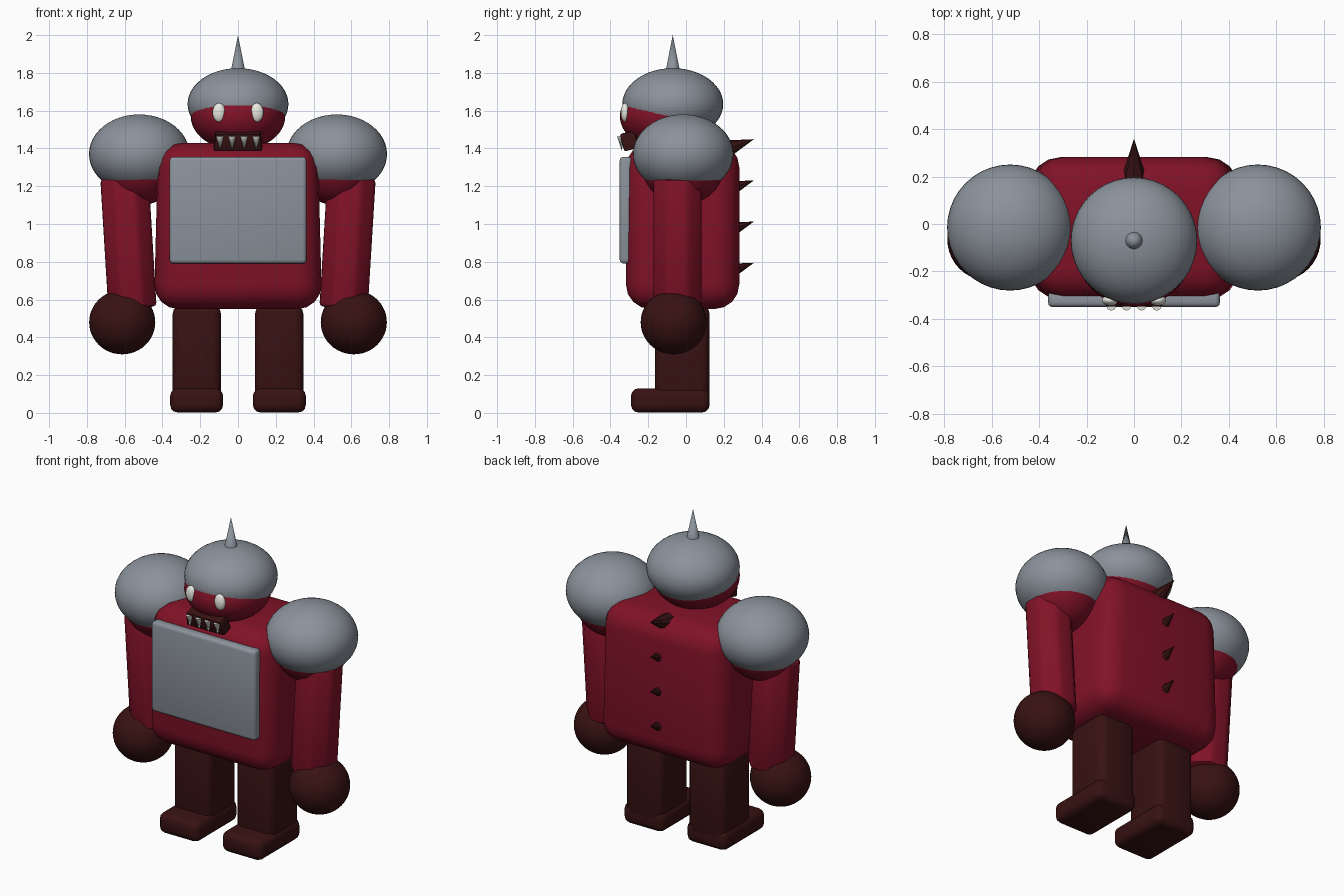
import bpy
import math
from mathutils import Vector

if "Cube" in bpy.data.objects:
    bpy.data.objects.remove(bpy.data.objects["Cube"], do_unlink=True)


def material(name, rgb):
    mat = bpy.data.materials.new(name)
    mat.use_nodes = True
    mat.diffuse_color = (*rgb, 1)
    mat.node_tree.nodes["Principled BSDF"].inputs["Base Color"].default_value = (*rgb, 1)
    return mat


red = material("deep red", (0.22, 0.006, 0.02))
grey = material("steel grey", (0.26, 0.29, 0.33))
dark = material("dark maroon", (0.04, 0.006, 0.006))
white = material("bone white", (0.8, 0.8, 0.75))


def finish(name, mat, angle=40):
    obj = bpy.context.object
    obj.name = name
    obj.data.materials.append(mat)
    bpy.ops.object.shade_smooth_by_angle(angle=math.radians(angle))
    return obj


def ellipsoid(name, mat, loc, radii):
    bpy.ops.mesh.primitive_uv_sphere_add(segments=40, ring_count=24, location=loc)
    bpy.context.object.scale = radii
    bpy.ops.object.transform_apply(location=False, rotation=False)
    return finish(name, mat)


def box(name, mat, loc, size, bevel, segments=3, taper=1, rot=(0, 0, 0)):
    bpy.ops.mesh.primitive_cube_add(size=1, location=loc, rotation=rot)
    obj = bpy.context.object
    obj.scale = size
    bpy.ops.object.transform_apply(location=False, rotation=False)
    for v in obj.data.vertices:
        if v.co.z > 0:
            v.co.x *= taper
    mod = obj.modifiers.new("round edges", "BEVEL")
    mod.width, mod.segments = bevel, segments
    bpy.ops.object.modifier_apply(modifier=mod.name)
    return finish(name, mat)


def spike(name, mat, base, tip, radius, sides=16):
    base, tip = Vector(base), Vector(tip)
    axis = tip - base
    bpy.ops.mesh.primitive_cone_add(
        vertices=sides, radius1=radius, depth=axis.length,
        location=(base + tip) / 2, rotation=axis.to_track_quat("Z", "Y").to_euler())
    return finish(name, mat)


# Torso and chest plate
box("torso", red, (0, -0.018, 0.99), (0.89, 0.6, 0.88), 0.13, 4, taper=0.95)
box("chest_plate", grey, (0, -0.318, 1.073), (0.725, 0.066, 0.565), 0.02)

# Head, helmet and helmet spike
ellipsoid("head", red, (0, -0.1, 1.57), (0.25, 0.25, 0.18))
ellipsoid("helmet", grey, (0, -0.07, 1.635), (0.267, 0.267, 0.19))
spike("helmet_spike", grey, (0, -0.07, 1.8), (0, -0.07, 2.0), 0.04, 24)

# Mouth with hanging teeth
box("mouth", dark, (0, -0.3, 1.44), (0.26, 0.08, 0.095), 0.01, 2,
    taper=0.92, rot=(math.radians(15), 0, 0))
for i in range(4):
    x = -0.096 + 0.064 * i
    spike(f"tooth_{i + 1}", white, (x, -0.345, 1.465), (x, -0.34, 1.39), 0.02)

# Spikes down the spine
for i in range(4):
    z = 0.795 + 0.218 * i
    spike(f"back_spike_{i + 1}", dark, (0, 0.19, z - 0.06), (0, 0.36, z), 0.055, 8)

# Paired parts
for side, s in (("left", 1), ("right", -1)):
    ellipsoid(f"{side}_eye", white, (s * 0.1, -0.322, 1.59), (0.035, 0.023, 0.05))
    ellipsoid(f"{side}_shoulder", red, (s * 0.52, -0.015, 1.32), (0.22, 0.22, 0.22))
    ellipsoid(f"{side}_shoulder_guard", grey, (s * 0.523, -0.015, 1.37), (0.266, 0.266, 0.21))

    # Eight-sided arm leaning outward at the top
    bpy.ops.mesh.primitive_cylinder_add(
        vertices=8, radius=0.128 / math.cos(math.pi / 8), depth=0.69)
    arm = bpy.context.object
    arm.rotation_euler.z = math.pi / 8
    bpy.ops.object.transform_apply(location=False)
    mod = arm.modifiers.new("round edges", "BEVEL")
    mod.width, mod.segments = 0.02, 2
    bpy.ops.object.modifier_apply(modifier=mod.name)
    arm.location = (s * 0.58, -0.045, 0.9)
    arm.rotation_euler.y = s * math.radians(3.5)
    finish(f"{side}_arm", red)

    ellipsoid(f"{side}_fist", dark, (s * 0.613, -0.065, 0.48), (0.175, 0.175, 0.17))
    box(f"{side}_leg", dark, (s * 0.218, -0.02, 0.305), (0.256, 0.29, 0.53), 0.045)
    box(f"{side}_foot", dark, (s * 0.219, -0.083, 0.066), (0.28, 0.416, 0.128), 0.04)
